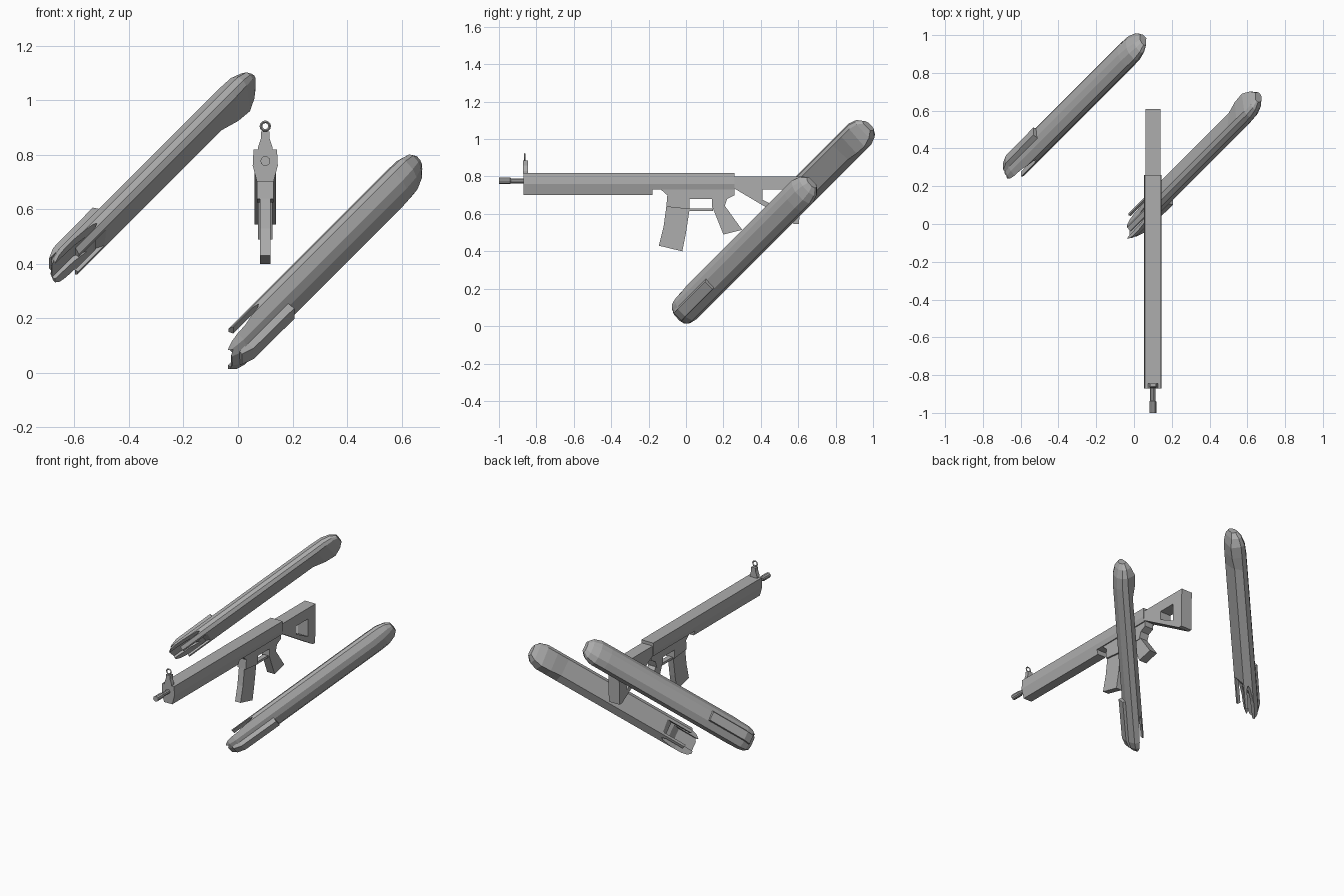
import bpy, bmesh, math
from mathutils import Vector, Matrix

if "Cube" in bpy.data.objects:
    bpy.data.objects.remove(bpy.data.objects["Cube"])

grey = bpy.data.materials.new("grey")
grey.diffuse_color = (0.42, 0.42, 0.42, 1)
grey.use_nodes = True
grey.node_tree.nodes["Principled BSDF"].inputs["Base Color"].default_value = grey.diffuse_color
CX = 0.10  # centre line of the rifle


def finish(name, bm):
    bmesh.ops.recalc_face_normals(bm, faces=bm.faces)
    me = bpy.data.meshes.new(name)
    bm.to_mesh(me)
    bm.free()
    me.materials.append(grey)
    ob = bpy.data.objects.new(name, me)
    bpy.context.collection.objects.link(ob)
    return ob


def loft(name, rings):
    """Skin a list of equal-length rings and cap both ends."""
    bm = bmesh.new()
    vs = [[bm.verts.new(p) for p in r] for r in rings]
    n = len(rings[0])
    for a, b in zip(vs, vs[1:]):
        for i in range(n):
            j = (i + 1) % n
            bm.faces.new((a[i], a[j], b[j], b[i]))
    bm.faces.new(vs[0])
    bm.faces.new(vs[-1])
    return finish(name, bm)


def plate(name, pts, hw):
    """Side profile in (y, z), extruded across x."""
    return loft(name, [[(CX + s * hw, y, z) for y, z in pts] for s in (-1, 1)])


def bar(name, half, y0, y1):
    """Cross-section half in (x, z), mirrored and run along y."""
    sec = half + [(-x, z) for x, z in reversed(half)]
    return loft(name, [[(CX + x, y, z) for x, z in sec] for y in (y0, y1)])


def tube(name, z, steps, sides=10):
    return loft(name, [[(CX + r * math.cos(t), y, z + r * math.sin(t))
                        for t in (2 * math.pi * i / sides for i in range(sides))]
                       for y, r in steps])


def cut(ob, cutter):
    m = ob.modifiers.new("cut", 'BOOLEAN')
    m.operation = 'DIFFERENCE'
    m.solver = 'EXACT'
    m.object = cutter
    cutter.hide_render = True
    cutter.hide_viewport = True
    cutter.display_type = 'WIRE'


# Rifle body
bar("handguard", [(0.043, 0.82), (0.046, 0.76), (0.030, 0.70)], -0.87, -0.18)
bar("receiver", [(0.043, 0.82), (0.046, 0.76), (0.038, 0.73)], -0.18, 0.26)
plate("lower_receiver", [(-0.14, 0.735), (-0.10, 0.70), (-0.105, 0.638), (0.02, 0.625),
                         (0.02, 0.68), (0.14, 0.68), (0.14, 0.635), (0.205, 0.635),
                         (0.22, 0.68), (0.26, 0.70), (0.26, 0.735)], 0.031)
plate("magazine", [(-0.105, 0.64), (0.02, 0.63), (0.0, 0.50), (-0.02, 0.40),
                   (-0.145, 0.43), (-0.12, 0.53)], 0.020)
plate("trigger_guard", [(0.015, 0.63), (0.145, 0.63), (0.145, 0.615), (0.015, 0.615)], 0.016)
plate("grip", [(0.14, 0.64), (0.21, 0.64), (0.30, 0.515), (0.20, 0.49)], 0.027)

# Skeleton stock with triangular opening
stock = plate("stock", [(0.26, 0.80), (0.61, 0.80), (0.605, 0.545), (0.58, 0.545),
                        (0.26, 0.735)], 0.039)
cut(stock, plate("stock_opening_cutter", [(0.41, 0.73), (0.53, 0.73), (0.53, 0.615),
                                          (0.41, 0.675)], 0.1))

# Barrel and front sight
tube("barrel", 0.777, [(-1.0, 0.018), (-0.94, 0.018), (-0.935, 0.014), (-0.86, 0.014)])
bar("sight_base", [(0.016, 0.885), (0.016, 0.86), (0.026, 0.83), (0.026, 0.815)], -0.872, -0.845)
bpy.ops.mesh.primitive_torus_add(location=(CX, -0.862, 0.905), rotation=(math.pi / 2, 0, 0),
                                 major_segments=12, minor_segments=4,
                                 major_radius=0.016, minor_radius=0.005)
ring = bpy.context.object
ring.name = "sight_ring"
ring.data.materials.append(grey)

# Shell frame: u along the length, n towards the inner face, w across
U = Vector((1, 1, 1)).normalized()
N = Vector((-2, 1, 1)).normalized()
W = Vector((0, -1, 1)).normalized()
SECTION = [(0.087, 0.128), (0.070, 0.146), (0.045, 0.150), (0.010, 0.126), (-0.008, 0.095),
           (-0.013, 0.035), (0.007, -0.003), (0.040, -0.014), (0.080, 0.018)]
# u, scale in n, scale in w, extra depth of the inner face
STATIONS = [(-0.015, 0.6, 0.72, 0), (0.01, 0.85, 0.92, 0), (0.05, 1, 1, 0), (0.98, 1, 1, 0),
            (1.06, 1, 1, 0.016), (1.13, 0.92, 1.0, 0.022), (1.18, 0.68, 0.82, 0.012),
            (1.21, 0.4, 0.45, 0.004)]

for side, flip in (("right", False), ("left", True)):
    def at(u, n, w):
        return U * u + N * (0.845 - n if flip else n) + W * w

    def prism(name, pts, w0, w1):
        return loft(name, [[at(u, n, w) for u, n in pts] for w in (w0, w1)])

    # Long rounded shell with a swollen head
    rings = []
    for u, sn, sw, bulge in STATIONS:
        ring = []
        for i, (n, w) in enumerate(SECTION):
            n2 = 0.055 + (n - 0.055) * sn
            w2 = 0.068 + (w - 0.068) * sw
            if i == 8:
                n2, w2 = n2 + bulge, w2 - bulge * 0.6
            ring.append(at(u, n2, w2))
        rings.append(ring)
    shell = loft(side + "_shell", rings)

    # Scoop and slot that leave two thin prongs at the low end
    cut(shell, prism(side + "_scoop_cutter",
                     [(-0.05, 0.02), (0.12, 0.02), (0.30, 0.12), (-0.05, 0.12)], 0.032, 0.112))
    cut(shell, prism(side + "_slot_cutter",
                     [(-0.05, 0.033), (0.10, 0.038), (0.20, 0.052), (0.215, 0.060),
                      (0.19, 0.067), (0.065, 0.067), (0.055, 0.13), (-0.05, 0.13)], -0.1, 0.25))

    # Raised outer strip near the low end
    loft(side + "_outer_strip",
         [[at(u, n, w) for n, w in ((0.0, 0.035), (-0.022 - d, 0.040),
                                    (-0.022 - d, 0.095), (0.0, 0.105))]
          for u, d in ((0.01, -0.012), (0.06, 0.006), (0.315, 0.008))])
